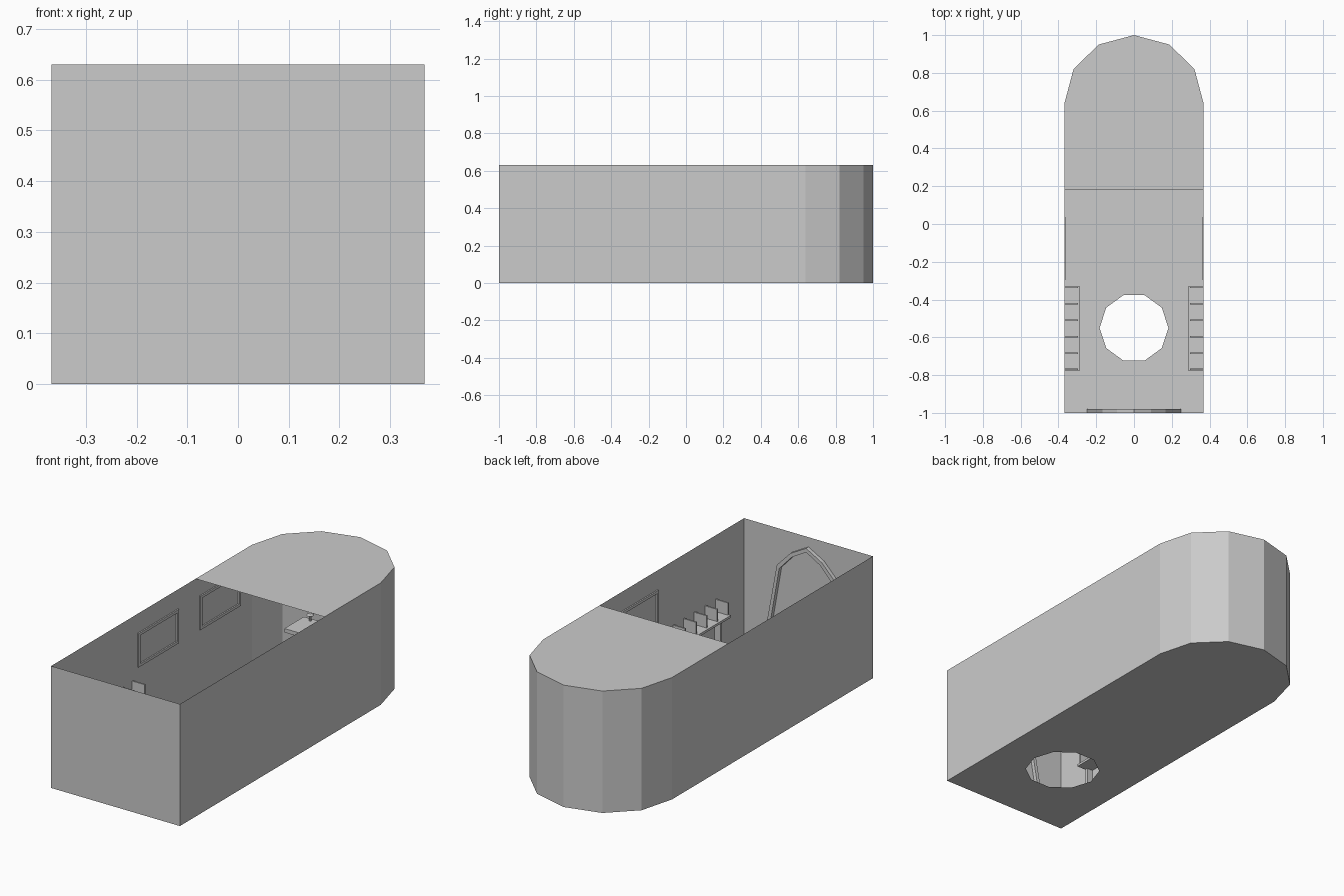
import bpy, bmesh, math

if "Cube" in bpy.data.objects:
    bpy.data.objects.remove(bpy.data.objects["Cube"])

HALF_W, TOP, ROOF_Y = 0.368, 0.63, 0.18
APSE = [(HALF_W, 0.64), (0.32, 0.82), (0.187, 0.95), (0, 1),
        (-0.187, 0.95), (-0.32, 0.82), (-HALF_W, 0.64)]
OUTLINE = [(-HALF_W, -1), (HALF_W, -1)] + APSE


def finish(name, bm):
    mesh = bpy.data.meshes.new(name)
    bm.to_mesh(mesh)
    bm.free()
    obj = bpy.data.objects.new(name, mesh)
    bpy.context.collection.objects.link(obj)
    return obj


def box(name, x, y, z):
    """Box from (min, max) ranges."""
    bm = bmesh.new()
    bmesh.ops.create_cube(bm, size=1)
    for v in bm.verts:
        for i, (a, b) in enumerate((x, y, z)):
            v.co[i] = (a + b) / 2 + v.co[i] * (b - a)
    return finish(name, bm)


def both_sides(name, x, y, z):
    """The same box on the right and left walls."""
    box(name + "_right", x, y, z)
    box(name + "_left", (-x[1], -x[0]), y, z)


def cylinder(name, r1, r2, depth, loc):
    bpy.ops.mesh.primitive_cone_add(vertices=10, radius1=r1, radius2=r2,
                                    depth=depth, location=loc)
    bpy.context.object.name = name


def loop_edges(bm, pts, z):
    vs = [bm.verts.new((x, y, z)) for x, y in pts]
    return [bm.edges.new((vs[i], vs[(i + 1) % len(vs)])) for i in range(len(vs))]


# Thin outer walls, single sheet
bm = bmesh.new()
edges = loop_edges(bm, OUTLINE, 0)
ext = bmesh.ops.extrude_edge_only(bm, edges=edges)
for v in ext["geom"]:
    if isinstance(v, bmesh.types.BMVert):
        v.co.z = TOP
bmesh.ops.recalc_face_normals(bm, faces=bm.faces)
if sum(f.normal.dot(f.calc_center_median()) for f in bm.faces) < 0:
    bmesh.ops.reverse_faces(bm, faces=bm.faces)
finish("walls", bm)

# Floor with ten-sided opening
bm = bmesh.new()
hole = [(0.182 * math.cos(i * math.pi / 5), -0.55 + 0.182 * math.sin(i * math.pi / 5))
        for i in range(10)]
edges = loop_edges(bm, OUTLINE, 0) + loop_edges(bm, hole, 0)
bmesh.ops.triangle_fill(bm, edges=edges, use_beauty=True, use_dissolve=False, normal=(0, 0, 1))
finish("floor", bm)

# Flat roof over the rounded end
bm = bmesh.new()
pts = [(-HALF_W, ROOF_Y), (HALF_W, ROOF_Y)] + APSE
bm.faces.new([bm.verts.new((x, y, TOP)) for x, y in pts])
finish("roof", bm)

# Pointed arch trim on the inside of the front wall
outer = [(-0.25, 0), (-0.167, 0.45), (-0.09, 0.53), (0, 0.58),
         (0.09, 0.53), (0.167, 0.45), (0.25, 0)]
inner = [(x * 0.92, z * 0.965) for x, z in outer]
bm = bmesh.new()
a = [bm.verts.new((x, -1, z)) for x, z in outer]
b = [bm.verts.new((x, -1, z)) for x, z in inner]
for i in range(len(a) - 1):
    bm.faces.new((a[i], a[i + 1], b[i + 1], b[i]))
ext = bmesh.ops.extrude_face_region(bm, geom=bm.faces[:], use_keep_orig=True)
for v in ext["geom"]:
    if isinstance(v, bmesh.types.BMVert):
        v.co.y = -0.98
bmesh.ops.recalc_face_normals(bm, faces=bm.faces)
finish("arch_trim", bm)

# Wall shelves with dividers and legs
both_sides("shelf", (0.285, HALF_W), (-0.775, -0.33), (0.225, 0.237))
for i in range(6):
    y = -0.77 + i * 0.087
    both_sides(f"divider_{i}", (0.297, HALF_W), (y - 0.004, y + 0.004), (0.237, 0.3))
for i, y in enumerate((-0.765, -0.55, -0.34)):
    both_sides(f"shelf_leg_{i}", (0.335, HALF_W), (y - 0.006, y + 0.006), (0, 0.225))

# Picture frames on both side walls
for i, y0 in enumerate((-0.295, 0.21)):
    y1, z0, z1, t = y0 + 0.33, 0.355, 0.53, 0.014
    x = (0.361, HALF_W)
    both_sides(f"frame_{i}_bottom", x, (y0, y1), (z0, z0 + t))
    both_sides(f"frame_{i}_top", x, (y0, y1), (z1 - t, z1))
    both_sides(f"frame_{i}_near", x, (y0, y0 + t), (z0 + t, z1 - t))
    both_sides(f"frame_{i}_far", x, (y1 - t, y1), (z0 + t, z1 - t))

# Stand with slab and lamp in the rounded end
box("stand_post", (-0.03, 0.03), (0.5, 0.56), (0, 0.335))
box("stand_slab", (-0.05, 0.05), (0.45, 0.61), (0.335, 0.355))
cylinder("lamp_stem", 0.006, 0.006, 0.03, (0, 0.59, 0.37))
cylinder("lamp_cap", 0.018, 0.012, 0.012, (0, 0.59, 0.39))
